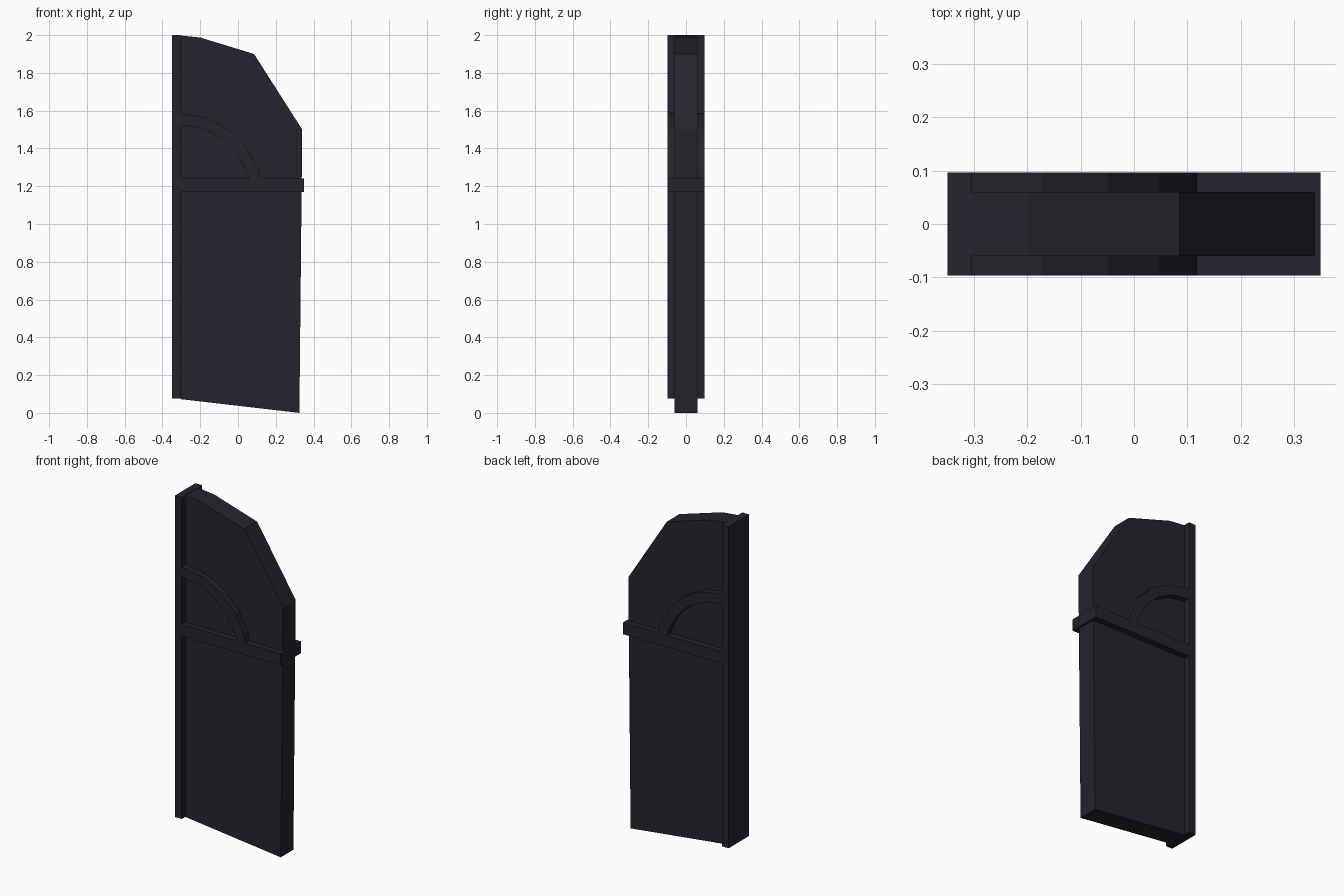
import bpy
import bmesh
from math import sin, cos, radians

cube = bpy.data.objects.get("Cube")
if cube:
    bpy.data.objects.remove(cube)

# Dark blue-grey paint
paint = bpy.data.materials.new("dark_slate")
paint.use_nodes = True
colour = (0.017, 0.017, 0.026, 1)
paint.diffuse_color = colour
paint.node_tree.nodes["Principled BSDF"].inputs["Base Color"].default_value = colour

FRAME = 0.097    # half depth of the raised frame
PANEL = 0.06     # half depth of the panel
POST_X = -0.305  # inner side of the hinge post


def slab(name, outline, half_depth):
    """Extrude an x-z outline evenly to the front and back."""
    bm = bmesh.new()
    face = bm.faces.new([bm.verts.new((x, -half_depth, z)) for x, z in outline])
    moved = bmesh.ops.extrude_face_region(bm, geom=[face])["geom"]
    verts = [v for v in moved if isinstance(v, bmesh.types.BMVert)]
    bmesh.ops.translate(bm, verts=verts, vec=(0, 2 * half_depth, 0))
    bmesh.ops.recalc_face_normals(bm, faces=bm.faces)
    mesh = bpy.data.meshes.new(name)
    bm.to_mesh(mesh)
    bm.free()
    mesh.materials.append(paint)
    obj = bpy.data.objects.new(name, mesh)
    bpy.context.collection.objects.link(obj)
    return obj


def box(name, x0, x1, z0, z1):
    return slab(name, [(x0, z0), (x1, z0), (x1, z1), (x0, z1)], FRAME)


def arc(radius, end_z, centre_z=1.15, steps=5):
    """Points from the post down to the crossbar, ending inside it."""
    pts = [(POST_X + radius * sin(radians(18 * i)),
            centre_z + radius * cos(radians(18 * i))) for i in range(steps)]
    return pts + [(POST_X + (radius ** 2 - (end_z - centre_z) ** 2) ** 0.5, end_z)]


# Panel with a slanted foot and a sloping faceted top
slab("panel", [(POST_X, 0.073), (0.325, 0.0), (0.34, 1.5), (0.085, 1.9),
               (-0.2, 1.987), (POST_X, 1.998)], PANEL)

# Hinge post and crossbar
box("hinge_post", -0.35, POST_X, 0.075, 2.0)
box("crossbar", POST_X, 0.35, 1.17, 1.24)

# Quarter-round arch above the crossbar
slab("arch", arc(0.435, 1.2) + arc(0.375, 1.2)[::-1], FRAME)
